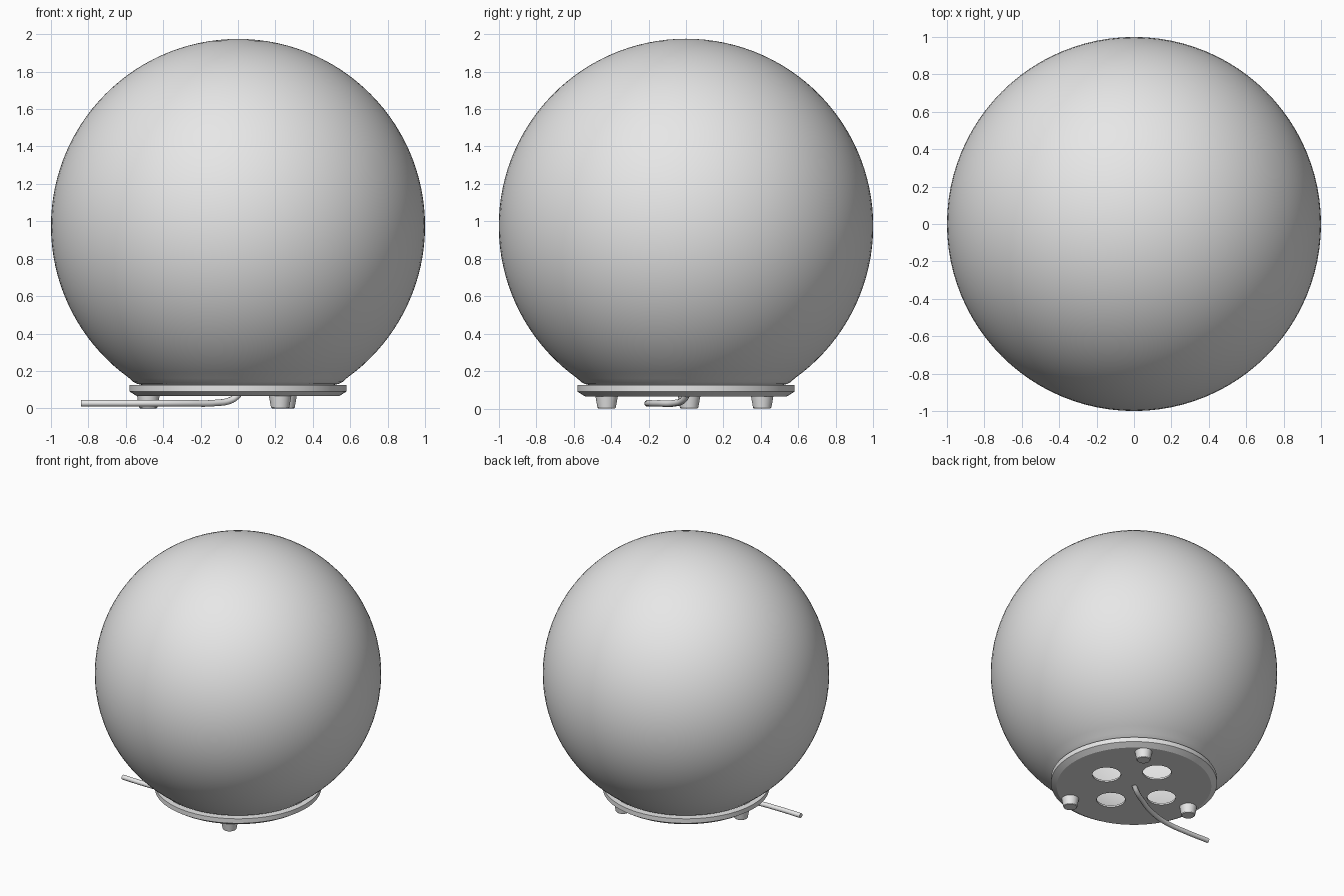
import bpy, bmesh, math

if "Cube" in bpy.data.objects:
    bpy.data.objects.remove(bpy.data.objects["Cube"])

grey = bpy.data.materials.new("soft_grey")
grey.diffuse_color = (0.8, 0.8, 0.8, 1)
grey.use_nodes = True
grey.node_tree.nodes["Principled BSDF"].inputs["Base Color"].default_value = grey.diffuse_color


def finish(obj, angle=30):
    obj.data.materials.clear()
    obj.data.materials.append(grey)
    bpy.ops.object.select_all(action='DESELECT')
    obj.select_set(True)
    bpy.context.view_layer.objects.active = obj
    bpy.ops.object.shade_smooth_by_angle(angle=math.radians(angle))


def lathe(name, profile, steps=96, at=(0, 0, 0)):
    """Revolve (radius, height) points around z."""
    bm = bmesh.new()
    verts = [bm.verts.new((r, 0, z)) for r, z in profile]
    edges = [bm.edges.new(p) for p in zip(verts, verts[1:])]
    bmesh.ops.spin(bm, geom=verts + edges, cent=(0, 0, 0), axis=(0, 0, 1),
                   angle=math.tau, steps=steps)
    bmesh.ops.remove_doubles(bm, verts=bm.verts, dist=1e-5)
    bmesh.ops.recalc_face_normals(bm, faces=bm.faces)
    mesh = bpy.data.meshes.new(name)
    bm.to_mesh(mesh)
    bm.free()
    obj = bpy.data.objects.new(name, mesh)
    obj.location = at
    bpy.context.collection.objects.link(obj)
    return obj


# Globe shade: sphere arc, curling in at the bottom opening
R, CZ, END = 1.0, 0.975, math.radians(144.5)
arc = [(R * math.sin(END * i / 48), CZ + R * math.cos(END * i / 48)) for i in range(49)]
globe = lathe("globe_shade", arc + [(0.56, 0.142), (0.54, 0.131), (0.515, 0.125)])
finish(globe, 60)

# Base pan: thin floor with a chamfered rim and a top lip
base = lathe("base_pan", [(0, 0.065), (0.54, 0.065), (0.58, 0.09), (0.58, 0.125),
                          (0.50, 0.125), (0.50, 0.115), (0.565, 0.115),
                          (0.565, 0.095), (0.53, 0.078), (0, 0.078)])

# Four vent holes through the floor
for i in range(4):
    a = i * math.pi / 2
    bpy.ops.mesh.primitive_cylinder_add(vertices=32, radius=0.1, depth=0.06,
                                        location=(0.25 * math.cos(a), 0.25 * math.sin(a), 0.07))
    cutter = bpy.context.object
    cutter.name = "vent_cutter"
    bpy.context.view_layer.objects.active = base
    mod = base.modifiers.new("vent", 'BOOLEAN')
    mod.operation = 'DIFFERENCE'
    mod.solver = 'EXACT'
    mod.object = cutter
    bpy.ops.object.modifier_apply(modifier=mod.name)
    bpy.data.objects.remove(cutter, do_unlink=True)
finish(base)

# Three tapered feet
for i in range(3):
    a = math.radians(58 + 120 * i)
    foot = lathe("foot", [(0, 0), (0.044, 0), (0.049, 0.005), (0.06, 0.066), (0, 0.066)],
                 32, (0.48 * math.cos(a), 0.48 * math.sin(a), 0))
    finish(foot)

# Power cable leaving the middle of the base
curve = bpy.data.curves.new("power_cable", 'CURVE')
curve.dimensions = '3D'
curve.bevel_depth = 0.018
curve.bevel_resolution = 3
curve.use_fill_caps = True
path = [(0.005, 0.005, 0.075), (-0.035, -0.015, 0.045), (-0.13, -0.065, 0.028),
        (-0.27, -0.14, 0.027), (-0.45, -0.195, 0.027), (-0.64, -0.205, 0.027),
        (-0.84, -0.2, 0.027)]
spline = curve.splines.new('BEZIER')
spline.bezier_points.add(len(path) - 1)
for p, co in zip(spline.bezier_points, path):
    p.co = co
    p.handle_left_type = p.handle_right_type = 'AUTO'
cable = bpy.data.objects.new("power_cable", curve)
bpy.context.collection.objects.link(cable)
bpy.ops.object.select_all(action='DESELECT')
cable.select_set(True)
bpy.context.view_layer.objects.active = cable
bpy.ops.object.convert(target='MESH')
finish(bpy.context.object, 40)
